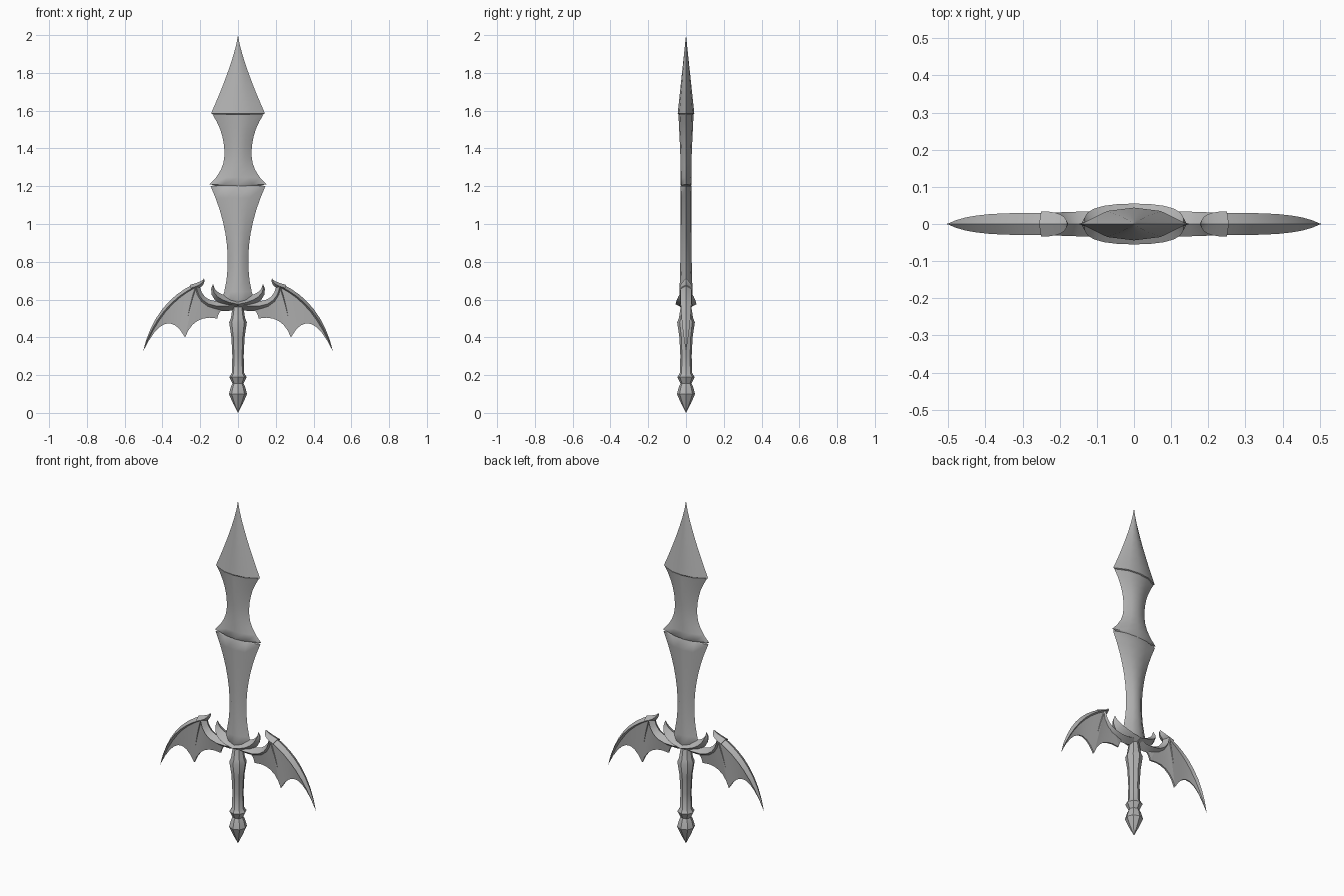
import bpy, bmesh, math
from mathutils import Vector

if "Cube" in bpy.data.objects:
    bpy.data.objects.remove(bpy.data.objects["Cube"])

GREY = (0.45, 0.45, 0.45, 1)
steel = bpy.data.materials.new("grey steel")
steel.use_nodes = True
steel.diffuse_color = GREY
steel.node_tree.nodes["Principled BSDF"].inputs["Base Color"].default_value = GREY


def loft(name, rings, mirror=False):
    """Skin a list of closed rings, cap both ends, optionally mirror across x."""
    bm = bmesh.new()
    loops = [[bm.verts.new(point) for point in ring] for ring in rings]
    for lower, upper in zip(loops, loops[1:]):
        for i in range(len(lower)):
            bm.faces.new((lower[i - 1], lower[i], upper[i], upper[i - 1]))
    bm.faces.new(loops[0])
    bm.faces.new(loops[-1])
    bmesh.ops.remove_doubles(bm, verts=bm.verts, dist=0.0003)
    bmesh.ops.recalc_face_normals(bm, faces=bm.faces)
    mesh = bpy.data.meshes.new(name)
    bm.to_mesh(mesh)
    bm.free()
    mesh.materials.append(steel)
    ob = bpy.data.objects.new(name, mesh)
    bpy.context.collection.objects.link(ob)
    if mirror:
        ob.modifiers.new("Mirror", 'MIRROR')
    bpy.ops.object.select_all(action='DESELECT')
    ob.select_set(True)
    bpy.context.view_layer.objects.active = ob
    bpy.ops.object.shade_smooth_by_angle(angle=math.radians(35))


def mix(a, b, t):
    return a + (b - a) * t


def arc(start, control, end, steps=6):
    """Quadratic curve in the (x, z) plane."""
    a, b, c = Vector(start), Vector(control), Vector(end)
    return [a.lerp(b, i / steps).lerp(b.lerp(c, i / steps), i / steps) for i in range(steps + 1)]


def blade_ring(z, width, depth):
    """Lens section with a ridge down the middle of each face."""
    half = [(1, 0), (0.5, 0.8), (0, 1), (-0.5, 0.8)]
    points = half + [(-x, -y) for x, y in half]
    return [(width * x, depth * y, z) for x, y in points]


def blade_section(name, bottom, waist, top, power, steps=10):
    """Blade part given as (z, width, depth) at three heights, curving out from the waist."""
    rings = []
    for i in range(steps + 1):
        z = mix(bottom[0], top[0], i / steps)
        end = bottom if z < waist[0] else top
        t = (z - waist[0]) / (end[0] - waist[0])
        rings.append(blade_ring(z, mix(waist[1], end[1], t ** power), mix(waist[2], end[2], t)))
    # Undercut both ends so the side barbs hook over the next part
    first = blade_ring(bottom[0] - 0.015, bottom[1] / 2, bottom[2] * 0.8)
    last = blade_ring(top[0] + 0.01, top[1] * 0.7, top[2] * 0.8)
    loft(name, [first] + rings + [last])


def turned(name, profile, sides=8):
    """Faceted round part from (z, radius) points."""
    turns = [math.tau * i / sides for i in range(sides)]
    loft(name, [[(r * math.cos(a), r * math.sin(a), z) for a in turns] for z, r in profile])


def bone(name, path, start, end, power=1):
    """Mirrored diamond-section bone; start and end give (width, depth)."""
    rings = []
    last = len(path) - 1
    for i, p in enumerate(path):
        t = (i / last) ** power
        width, depth = mix(start[0], end[0], t), mix(start[1], end[1], t)
        along = (path[min(i + 1, last)] - path[max(i - 1, 0)]).normalized()
        u, v = -along.y * width, along.x * width
        rings.append([(p.x + u, 0, p.y + v), (p.x, depth, p.y),
                      (p.x - u, 0, p.y - v), (p.x, -depth, p.y)])
    loft(name, rings, mirror=True)


def membrane(name, upper, lower, start, end):
    """Mirrored web between two curves, thick along the bone and thin at the hem."""
    rings = []
    for i, (a, b) in enumerate(zip(upper, lower)):
        depth = mix(start, end, i / (len(upper) - 1))
        hem = depth / 4
        rings.append([(a.x, depth, a.y), (a.x, -depth, a.y), (b.x, -hem, b.y), (b.x, hem, b.y)])
    loft(name, rings, mirror=True)


# Blade: two waisted sections and a concave tapering tip
blade_section("blade_lower", (0.58, 0.09, 0.036), (0.8, 0.054, 0.03), (1.2, 0.145, 0.028), 2)
blade_section("blade_middle", (1.21, 0.15, 0.03), (1.37, 0.072, 0.03), (1.58, 0.135, 0.04), 2.2)
tip = [(1 - i / 8) for i in range(9)]
loft("blade_tip", [blade_ring(1.57, 0.07, 0.03)] +
     [blade_ring(mix(2, 1.585, t), 0.143 * t ** 1.3, 0.044 * t) for t in tip])

# Grip and pommel
turned("grip", [(0.15, 0.026), (0.19, 0.046), (0.21, 0.033), (0.3, 0.03),
                (0.4, 0.035), (0.48, 0.047), (0.5, 0.038), (0.6, 0.022)])
turned("pommel", [(0, 0), (0.05, 0.026), (0.1, 0.048), (0.14, 0.037), (0.16, 0.026)])

# Guard: arm out to the wing wrist, upward spike and wrist claw
wrist, inner, finger, point = (0.222, 0.67), (0.11, 0.5), (0.28, 0.4), (0.503, 0.325)
bone("guard_arm", arc((0, 0.575), (0.2, 0.53), wrist), (0.028, 0.036), (0.018, 0.03))
bone("guard_spike", arc((0, 0.575), (0.15, 0.6), (0.132, 0.684)), (0.03, 0.055), (0, 0), 2)
bone("wrist_claw", arc((0.25, 0.66), (0.18, 0.68), (0.18, 0.712)), (0.018, 0.034), (0, 0), 2)

# Wing: curved leading bone, finger rib and three scalloped webs
lead = arc(wrist, (0.42, 0.58), point, 8)
bone("wing_leading_bone", lead, (0.016, 0.03), (0, 0), 3)
bone("wing_finger", arc(wrist, (0.27, 0.53), finger), (0.014, 0.028), (0, 0))
root = (0.14, 0.575)
membrane("inner_web", arc((0.06, 0.575), (0.1, 0.57), root),
         arc((0.06, 0.557), (0.1, 0.55), inner), 0.02, 0.016)
membrane("middle_web", arc(root, (0.2, 0.59), wrist),
         arc(inner, (0.235, 0.524), finger), 0.016, 0.022)
membrane("outer_web", lead, arc(finger, (0.38, 0.58), point, 8), 0.022, 0.001)
